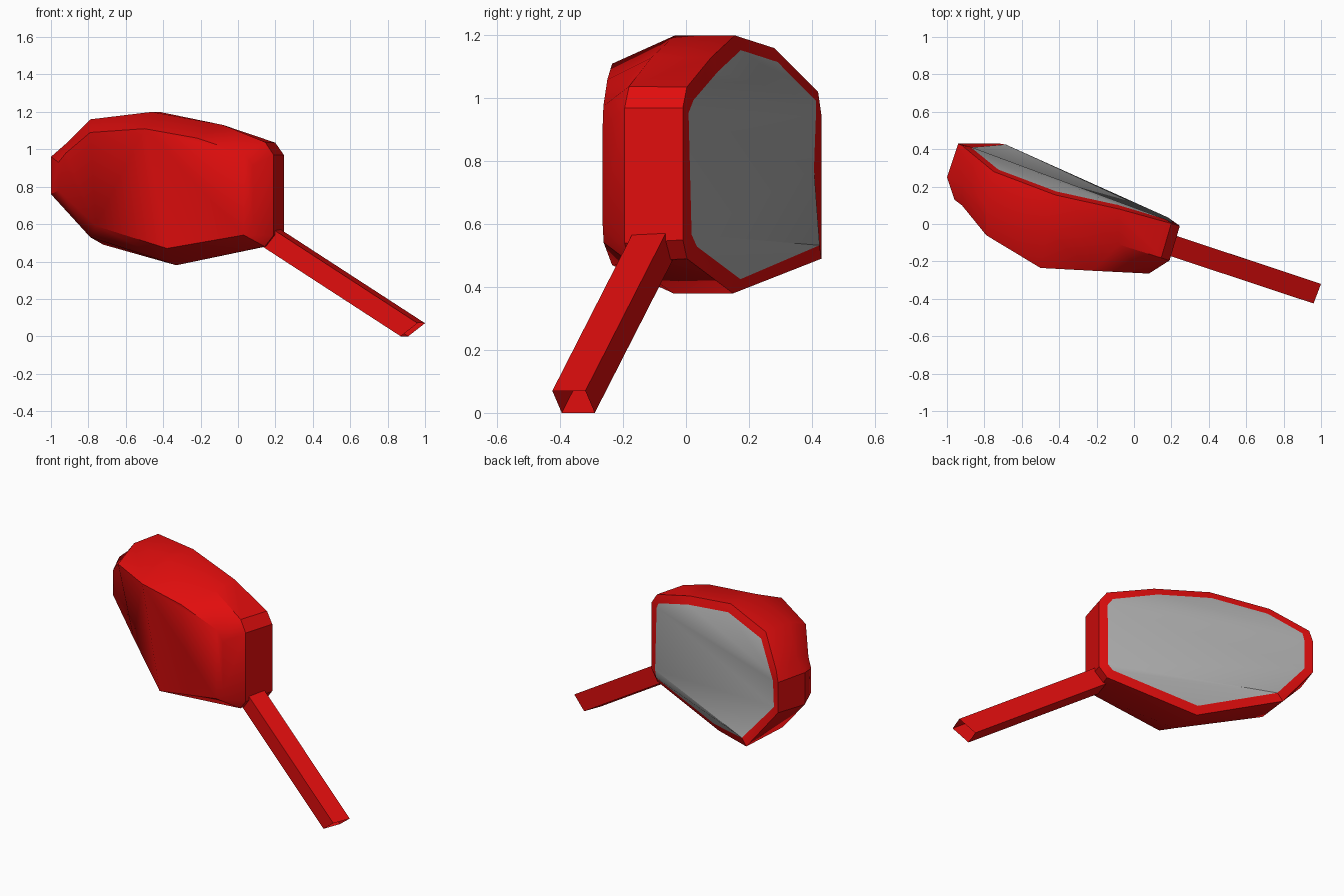
import bpy
import bmesh
from math import radians
from mathutils import Vector


def make_material(name, colour):
    material = bpy.data.materials.new(name)
    material.use_nodes = True
    material.diffuse_color = colour
    shader = material.node_tree.nodes["Principled BSDF"]
    shader.inputs["Base Color"].default_value = colour
    return material


def finish(bm, name, materials, smooth_angle):
    """Turn a bmesh into a shaded object."""
    mesh = bpy.data.meshes.new(name)
    bm.to_mesh(mesh)
    bm.free()
    for material in materials:
        mesh.materials.append(material)
    part = bpy.data.objects.new(name, mesh)
    bpy.context.collection.objects.link(part)
    bpy.ops.object.select_all(action="DESELECT")
    part.select_set(True)
    bpy.context.view_layer.objects.active = part
    bpy.ops.object.shade_smooth_by_angle(angle=radians(smooth_angle))
    return part


def bridge(bm, first, second):
    """Join two rings of vertices with a band of quads."""
    count = len(first)
    for i in range(count):
        j = (i + 1) % count
        bm.faces.new((first[i], first[j], second[j], second[i]))


def round_ends(outline, radius):
    """Cut the first and last corner of a closed outline in two."""
    points = [Vector(p) for p in outline]

    def toward(corner, target):
        return corner + (target - corner).normalized() * radius

    top, bottom = points[0], points[-1]
    return ([toward(top, bottom), toward(top, points[1])] + points[1:-1]
            + [toward(bottom, points[-2]), toward(bottom, top)])


old_cube = bpy.data.objects.get("Cube")
if old_cube:
    bpy.data.objects.remove(old_cube, do_unlink=True)

red = make_material("red paint", (0.75, 0.004, 0.004, 1))
grey = make_material("mirror grey", (0.42, 0.42, 0.42, 1))

# Housing outlines, from the inner top corner over the tip to the inner bottom
front_outline = [
    (.08, -.265, .96), (-.22, -.25, 1.06), (-.5, -.235, 1.11),
    (-.79, -.06, 1.09), (-.92, .1, .98), (-.96, .13, .93),
    (-.96, .13, .78), (-.76, .05, .59), (-.38, -.235, .47), (.08, -.265, .55)]
middle_outline = [
    (.19, -.195, 1.02), (-.08, -.11, 1.13), (-.46, -.035, 1.2),
    (-.79, .1, 1.16), (-.92, .22, 1.03), (-1, .25, .96),
    (-1, .25, .76), (-.79, .17, .53), (-.33, -.04, .38), (.19, -.195, .49)]
back_outline = [
    (.245, -.01, 1.02), (-.08, .08, 1.13), (-.42, .155, 1.2),
    (-.75, .28, 1.16), (-.92, .42, 1.02), (-.94, .43, .95),
    (-.94, .43, .76), (-.72, .43, .49), (-.33, .15, .38), (.245, -.01, .5)]

# Housing shell: three rings bridged together
bm = bmesh.new()
rings = [[bm.verts.new(p) for p in round_ends(outline, .05)]
         for outline in (front_outline, middle_outline, back_outline)]
front, middle, back = rings
bridge(bm, front, middle)
bridge(bm, middle, back)

# Folded front panel
for corners in ((0, 1, 2, 3, 9, 10, 11), (3, 4, 8, 9), (4, 5, 6, 7, 8)):
    bm.faces.new([front[i] for i in corners])

# Folded back panel, with the mirror glass inset into it
panel = [bm.faces.new([back[i] for i in corners]) for corners in
         ((1, 2, 3, 4, 5), (0, 1, 5, 6), (0, 6, 7, 11), (7, 8, 11),
          (8, 9, 10, 11))]
bmesh.ops.recalc_face_normals(bm, faces=bm.faces[:])
bmesh.ops.inset_region(bm, faces=panel, thickness=.05,
                       use_even_offset=True, use_boundary=True)
for face in panel:
    face.material_index = 1
finish(bm, "mirror_housing", [red, grey], 35)

# Support arm: a hollow square tube, open at its lower end
bm = bmesh.new()
lower = [bm.verts.new(p) for p in (
    (.96, -.425, .07), (1, -.32, .07), (.91, -.29, 0), (.87, -.395, 0))]
run = Vector((-.77, .255, .5))
upper = [bm.verts.new(v.co + run) for v in lower]
bridge(bm, lower, upper)
bmesh.ops.recalc_face_normals(bm, faces=bm.faces[:])
finish(bm, "support_arm", [red], 30)
